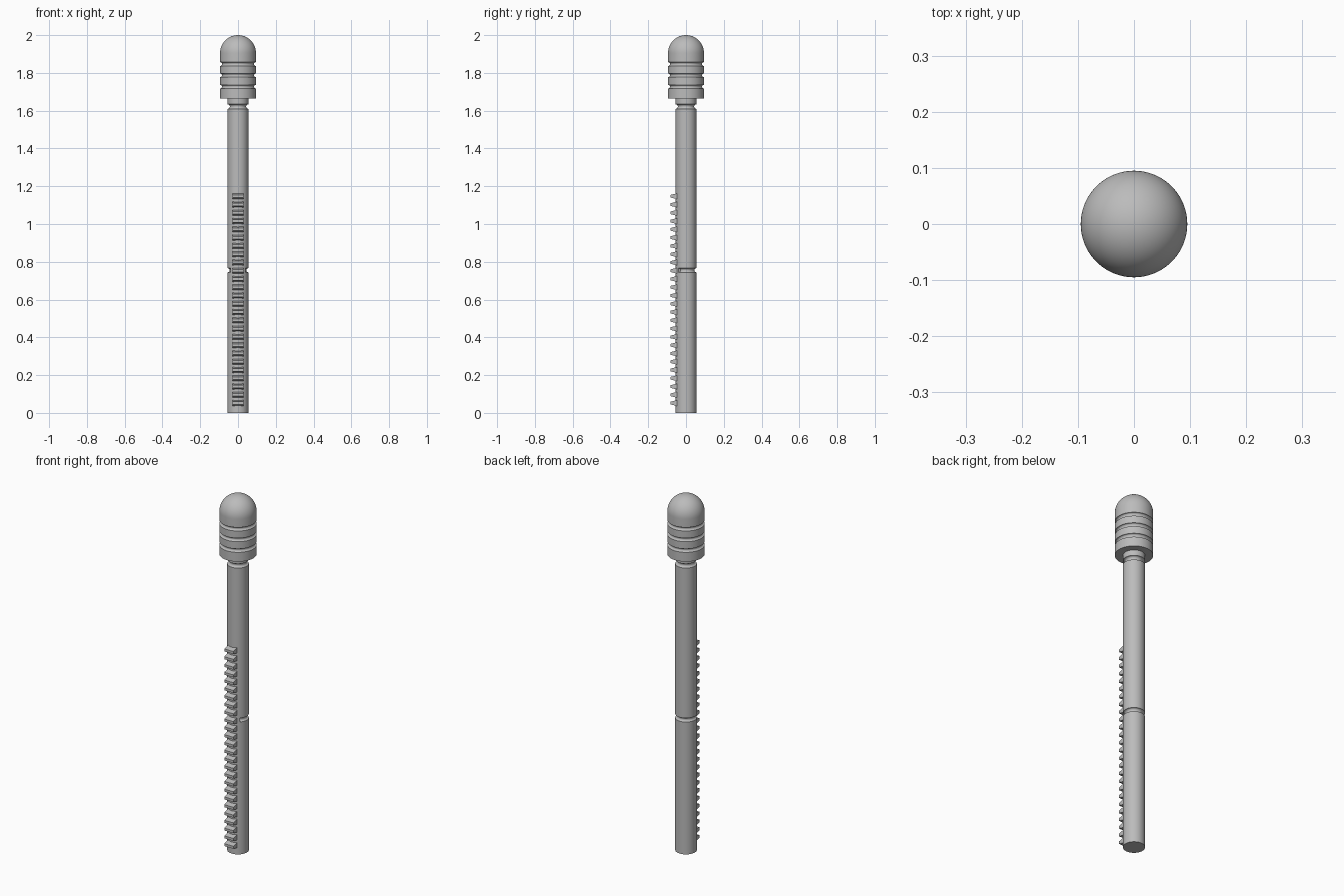
import bpy
import bmesh
from math import sin, cos, pi, radians

cube = bpy.data.objects.get("Cube")
if cube:
    bpy.data.objects.remove(cube)

grey = bpy.data.materials.new("plain grey")
grey.use_nodes = True
grey.diffuse_color = (0.5, 0.5, 0.5, 1)
grey.node_tree.nodes["Principled BSDF"].inputs["Base Color"].default_value = (0.5, 0.5, 0.5, 1)

SEGMENTS = 96


def finish(bm, name):
    bmesh.ops.remove_doubles(bm, verts=bm.verts, dist=1e-5)
    bmesh.ops.recalc_face_normals(bm, faces=bm.faces)
    mesh = bpy.data.meshes.new(name)
    bm.to_mesh(mesh)
    bm.free()
    mesh.materials.append(grey)
    obj = bpy.data.objects.new(name, mesh)
    bpy.context.collection.objects.link(obj)
    bpy.ops.object.select_all(action='DESELECT')
    obj.select_set(True)
    bpy.context.view_layer.objects.active = obj
    bpy.ops.object.shade_smooth_by_angle(angle=radians(25))
    return obj


def lathe(profile):
    """Spin a list of (radius, z) points around the z axis."""
    bm = bmesh.new()
    verts = [bm.verts.new((0, -r, z)) for r, z in profile]
    edges = [bm.edges.new(pair) for pair in zip(verts, verts[1:])]
    bmesh.ops.spin(bm, geom=verts + edges, axis=(0, 0, 1), cent=(0, 0, 0),
                   angle=2 * pi, steps=SEGMENTS)
    return bm


def groove(radius, z, size):
    """Half-round groove in a profile, from bottom to top."""
    return [(radius - size * sin(pi * i / 8), z - size * cos(pi * i / 8))
            for i in range(9)]


# Shaft with a neck groove and a mid groove that stops beside the teeth
R = 0.055
MID = 0.755
shaft = lathe([(0, 0), (R, 0)] + groove(R, MID, 0.011)
              + groove(R, 1.622, 0.012) + [(R, 1.67), (0, 1.67)])
for v in shaft.verts:
    r = v.co.xy.length
    if abs(v.co.z - MID) < 0.02 and -v.co.y > r * cos(radians(47)):
        v.co.xy *= R / r
finish(shaft, "shaft")

# Domed head with three ring grooves
H = 0.095
profile = [(0, 1.665), (H, 1.665)]
for z in (1.727, 1.787, 1.847):
    profile += groove(H, z, 0.010)
profile += [(H * cos(pi / 2 * i / 20), 2 - H + H * sin(pi / 2 * i / 20))
            for i in range(20)] + [(0, 2)]
finish(lathe(profile), "head")

# Row of tapered teeth down the front of the shaft
teeth = bmesh.new()
for i in range(26):
    z = 0.052 + i * 0.0438
    outline = [(-0.045, -0.016), (-0.082, -0.007), (-0.082, 0.007), (-0.045, 0.016)]
    face = teeth.faces.new([teeth.verts.new((-0.028, y, z + dz)) for y, dz in outline])
    side = bmesh.ops.extrude_face_region(teeth, geom=[face])["geom"]
    bmesh.ops.translate(teeth, vec=(0.056, 0, 0),
                        verts=[g for g in side if isinstance(g, bmesh.types.BMVert)])
finish(teeth, "rack_teeth")
